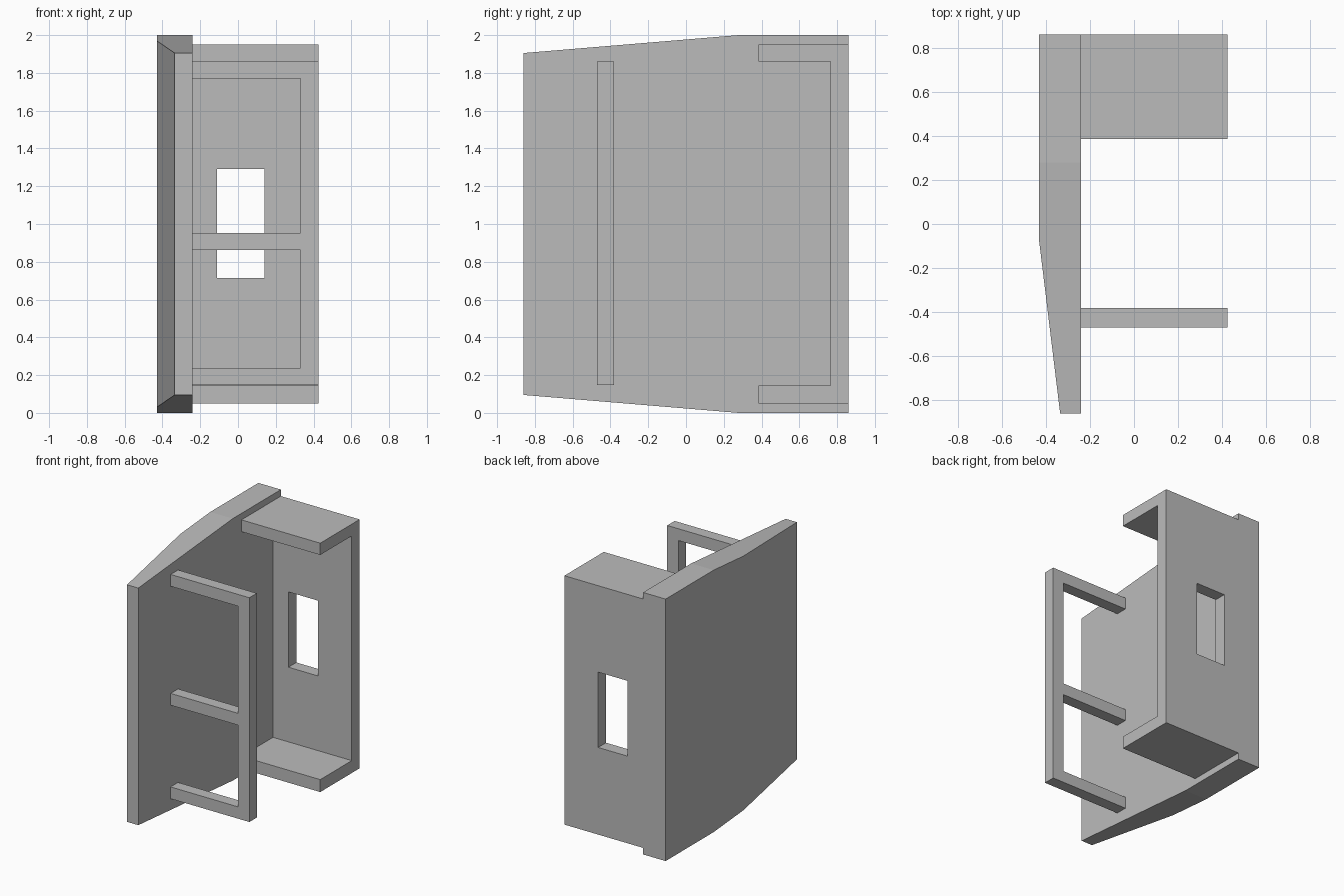
import bpy
import bmesh
from mathutils import Vector

cube = bpy.data.objects.get("Cube")
if cube:
    bpy.data.objects.remove(cube, do_unlink=True)

GREY = (0.5, 0.5, 0.5, 1)
grey = bpy.data.materials.new("plain_grey")
grey.use_nodes = True
grey.diffuse_color = GREY
grey.node_tree.nodes["Principled BSDF"].inputs["Base Color"].default_value = GREY

INNER, OUTER = -0.24, -0.43     # the two sides of the side panel
RIGHT, BACK = 0.425, 0.86


def finish(name, bm):
    bmesh.ops.recalc_face_normals(bm, faces=bm.faces)
    mesh = bpy.data.meshes.new(name)
    bm.to_mesh(mesh)
    bm.free()
    mesh.materials.append(grey)
    obj = bpy.data.objects.new(name, mesh)
    bpy.context.collection.objects.link(obj)
    return obj


def prism(name, points, sweep):
    """Extrude a closed outline of 3D points along a vector."""
    bm = bmesh.new()
    face = bm.faces.new([bm.verts.new(p) for p in points])
    ext = bmesh.ops.extrude_face_region(bm, geom=[face])
    moved = [v for v in ext["geom"] if isinstance(v, bmesh.types.BMVert)]
    bmesh.ops.translate(bm, verts=moved, vec=Vector(sweep))
    return finish(name, bm)


# Side panel: rectangular sections lofted from back to front
bm = bmesh.new()
rings = []
for y, outer, half in ((BACK, OUTER, 1), (0.28, OUTER, 1),
                       (-0.08, OUTER, 0.97), (-BACK, -0.335, 0.905)):
    corners = ((INNER, 1 - half), (outer, 1 - half),
               (outer, 1 + half), (INNER, 1 + half))
    rings.append([bm.verts.new((x, y, z)) for x, z in corners])
for a, b in zip(rings, rings[1:]):
    for i in range(4):
        j = (i + 1) % 4
        bm.faces.new((a[i], a[j], b[j], b[i]))
bm.faces.new(rings[0])
bm.faces.new(rings[-1])
finish("side_panel", bm)

# Back channel: C-shaped outline swept sideways, with a window cut through it
lip, wall = 0.385, 0.765
low, high = (0.05, 0.145), (1.95, 1.86)
outline = [(BACK, low[0]), (BACK, high[0]), (lip, high[0]), (lip, high[1]),
           (wall, high[1]), (wall, low[1]), (lip, low[1]), (lip, low[0])]
channel = prism("back_channel", [(INNER, y, z) for y, z in outline],
                (RIGHT - INNER, 0, 0))
window = [(-0.11, 0.715), (0.14, 0.715), (0.14, 1.29), (-0.11, 1.29)]
cutter = prism("window_cutter", [(x, 0.6, z) for x, z in window], (0, 0.4, 0))
cutter.hide_render = True
cut = channel.modifiers.new("window", "BOOLEAN")
cut.operation = "DIFFERENCE"
cut.solver = "EXACT"
cut.object = cutter
bpy.context.view_layer.objects.active = channel
bpy.ops.object.modifier_apply(modifier=cut.name)
bpy.data.objects.remove(cutter, do_unlink=True)

# Front frame: an upright with three rungs reaching the panel
post, bar = 0.33, 0.09
outline = [(RIGHT, 1.86), (RIGHT, 0.148)]
for z in (0.148, 0.862, 1.77):
    outline += [(post, z), (INNER, z), (INNER, z + bar), (post, z + bar)]
outline.remove((post, 0.148))
outline.remove((post, 1.77 + bar))
prism("front_frame", [(x, -0.47, z) for x, z in outline], (0, bar, 0))
